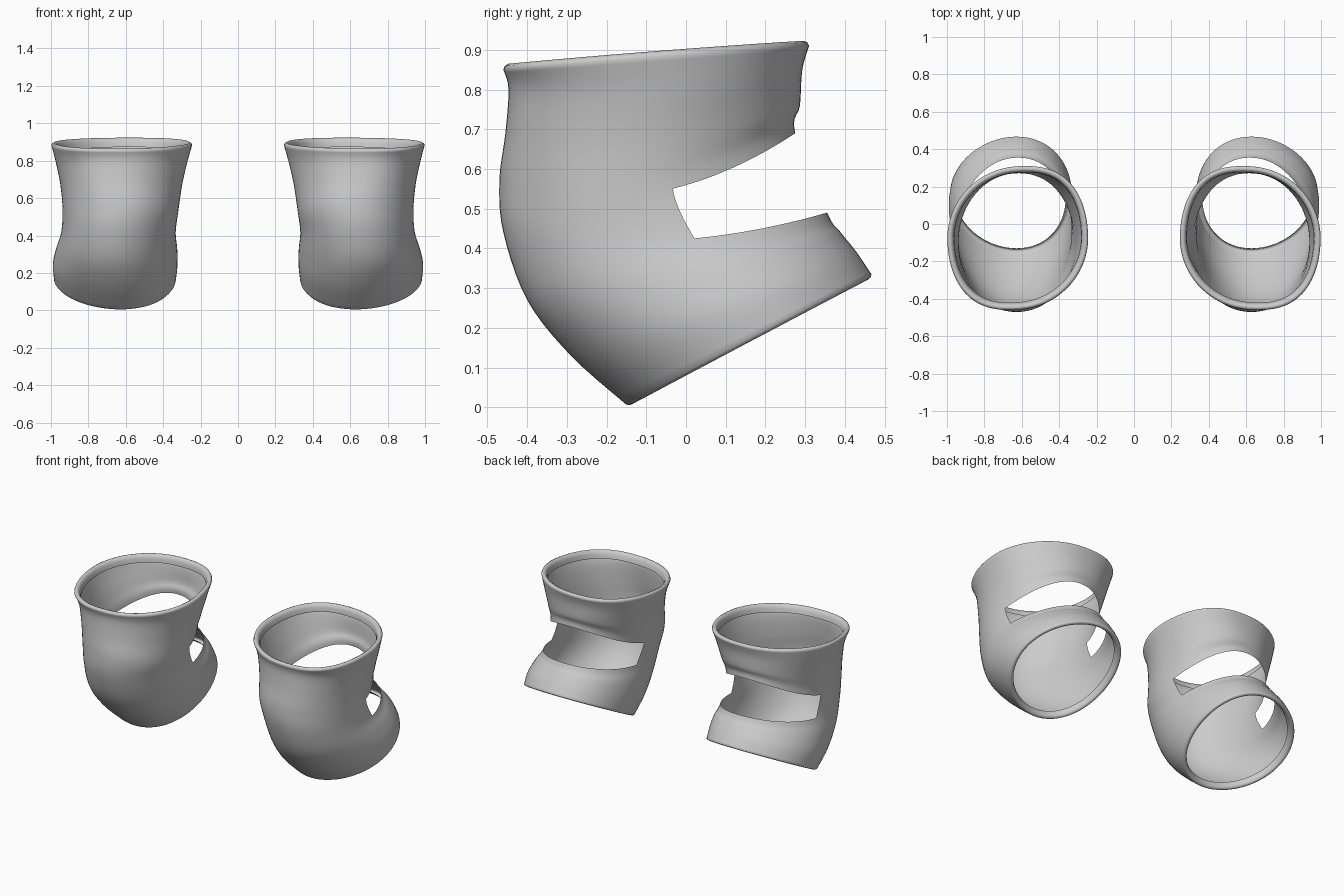
import bpy, bmesh, math
from mathutils import Vector

if "Cube" in bpy.data.objects:
    bpy.data.objects.remove(bpy.data.objects["Cube"])

SEG = 72          # points round the sleeve
NOTCH = 20        # point index where the back opening starts (100 degrees)
STEPS = 5         # rings between key sections
C_MID = 0.585     # front-to-back fraction of the middle control point

# Key sections, top to bottom: front (y, z), middle (y, z), back (y, z),
# inner x, outer x, front x shift, back x shift, squareness
SECTIONS = [
    (-0.460, 0.850, -0.010, 0.888, 0.310, 0.910, 0.245, 0.998, 0.04, -0.04, 0.86),
    (-0.447, 0.800, -0.005, 0.800, 0.293, 0.850, 0.270, 0.975, 0.03, -0.03, 0.88),
    (-0.455, 0.690, -0.020, 0.680, 0.287, 0.760, 0.298, 0.950, 0.02, -0.02, 0.92),
    (-0.470, 0.570, -0.035, 0.550, 0.275, 0.690, 0.318, 0.938, 0.00, -0.01, 0.95),
    (-0.460, 0.440, 0.020, 0.425, 0.355, 0.490, 0.333, 0.945, 0.00, -0.02, 0.96),
    (-0.400, 0.270, 0.090, 0.345, 0.390, 0.440, 0.325, 0.972, 0.00, -0.03, 0.97),
    (-0.290, 0.130, 0.150, 0.270, 0.430, 0.390, 0.323, 0.990, -0.02, -0.03, 0.98),
    (-0.152, 0.008, 0.210, 0.200, 0.467, 0.335, 0.332, 0.984, -0.03, -0.03, 1.00),
]


def catmull(a, b, c, d, t):
    return [0.5 * (2 * q + (r - p) * t + (2 * p - 5 * q + 4 * r - s) * t * t
                   + (3 * q - p - 3 * r + s) * t ** 3) for p, q, r, s in zip(a, b, c, d)]


def ring(section):
    fy, fz, my, mz, by, bz, x0, x1, front, back, power = section
    pts = []
    for i in range(SEG):
        a = 2 * math.pi * i / SEG
        c = (1 - math.cos(a)) / 2
        s = math.sin(a)
        l0 = (c - C_MID) * (c - 1) / C_MID
        l1 = c * (c - 1) / (C_MID * (C_MID - 1))
        l2 = c * (c - C_MID) / (1 - C_MID)
        shift = front * max(0, math.cos(a)) ** 2 + back * max(0, -math.cos(a)) ** 2
        x = (x0 + x1) / 2 + shift + (x1 - x0) / 2 * math.copysign(abs(s) ** power, s)
        pts.append(Vector((x, fy * l0 + my * l1 + by * l2, fz * l0 + mz * l1 + bz * l2)))
    return pts


def lip(pts, axis, steps):
    # rolled edge: shrink towards the centre and move along the opening axis
    centre = sum(pts, Vector()) / len(pts)
    return [[p + (centre - p).normalized() * inset + axis * along for p in pts]
            for inset, along in steps]


def build_sleeve(name, side, material):
    rings, hole = [], range(0)
    n = len(SECTIONS)
    for k in range(n - 1):
        if k == 3:
            hole = range(len(rings), len(rings) + STEPS)
        quad = [SECTIONS[min(max(k + j, 0), n - 1)] for j in (-1, 0, 1, 2)]
        rings += [ring(catmull(*quad, t / STEPS)) for t in range(STEPS)]
    rings.append(ring(SECTIONS[-1]))

    # folded lips on the thigh and shin openings
    top_axis = Vector((0, -0.08, 1)).normalized()
    low_axis = Vector((0, 0.48, -0.88)).normalized()
    top = lip(rings[0], top_axis, [(0.004, 0.009), (0.014, 0.014), (0.026, 0.008),
                                   (0.034, -0.008), (0.038, -0.035)])
    low = lip(rings[-1], low_axis, [(0.005, 0.006), (0.014, 0.008), (0.024, 0.002),
                                    (0.030, -0.012), (0.033, -0.03)])
    rings = top[::-1] + rings + low
    hole = range(hole.start + len(top), hole.stop + len(top))

    bm = bmesh.new()
    grid = [[bm.verts.new((p.x * side, p.y, p.z)) for p in r] for r in rings]
    for j in range(len(grid) - 1):
        for i in range(SEG):
            if j in hole and NOTCH <= i < SEG - NOTCH:
                continue          # open back between the two bands
            m = (i + 1) % SEG
            bm.faces.new((grid[j][i], grid[j + 1][i], grid[j + 1][m], grid[j][m]))
    bmesh.ops.delete(bm, geom=[v for v in bm.verts if not v.link_faces], context='VERTS')
    if side < 0:
        bmesh.ops.reverse_faces(bm, faces=bm.faces[:])
    mesh = bpy.data.meshes.new(name)
    bm.to_mesh(mesh)
    bm.free()
    mesh.materials.append(material)
    mesh.shade_smooth()
    obj = bpy.data.objects.new(name, mesh)
    bpy.context.collection.objects.link(obj)


grey = bpy.data.materials.new("light_grey")
grey.diffuse_color = (0.6, 0.6, 0.6, 1)
grey.use_nodes = True
grey.node_tree.nodes["Principled BSDF"].inputs["Base Color"].default_value = grey.diffuse_color

# Pair of mirrored knee sleeves
build_sleeve("right_knee_sleeve", 1, grey)
build_sleeve("left_knee_sleeve", -1, grey)
